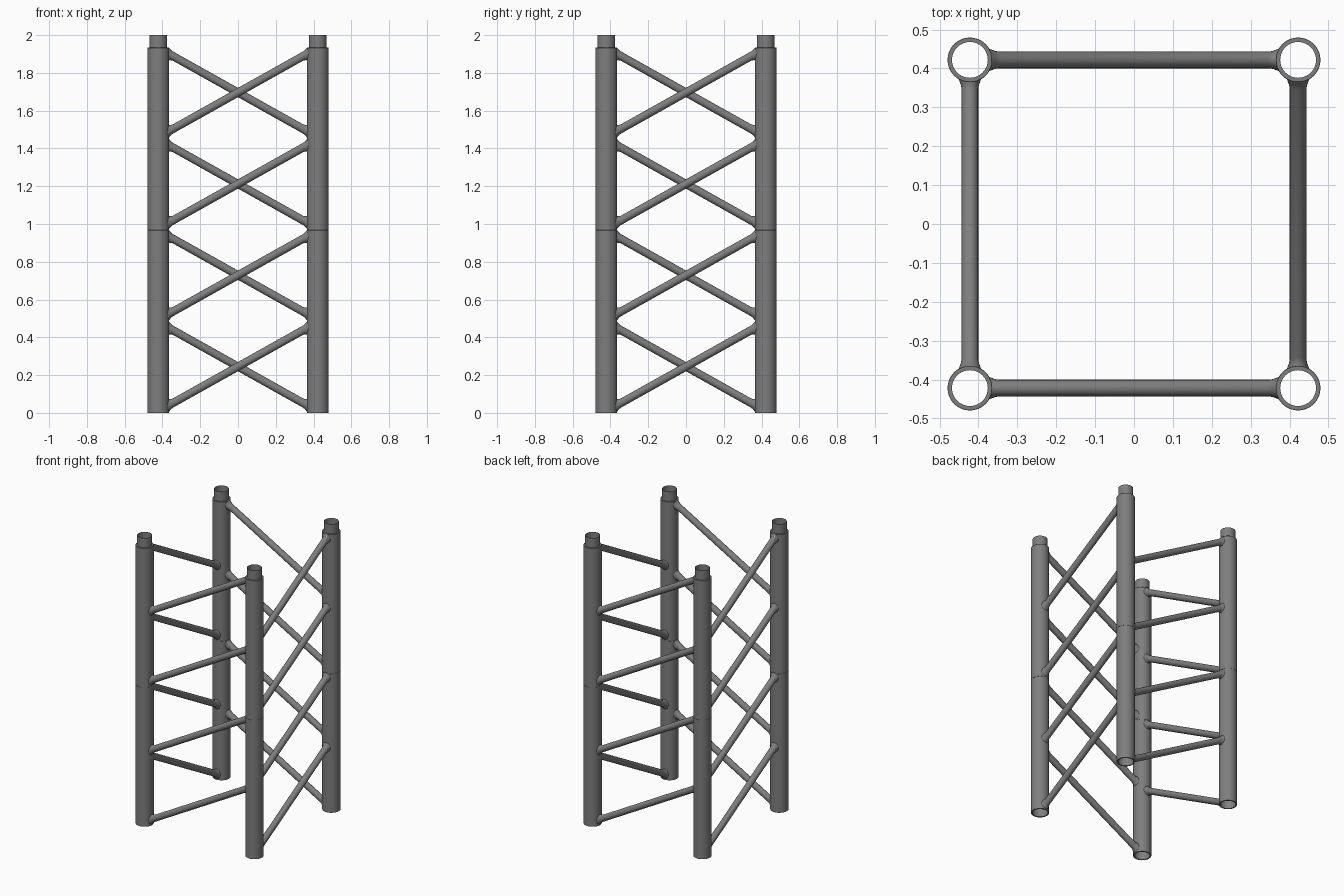
import bpy, bmesh
from math import sin, cos, pi, sqrt, atan
from mathutils import Vector

if "Cube" in bpy.data.objects:
    bpy.data.objects.remove(bpy.data.objects["Cube"])

C = 0.422        # leg centre offset
R = 0.0575       # leg radius
SEG = 0.967      # height of one stacked section
BAR = 0.0215     # brace radius
SLOPE = 0.56     # brace rise per unit run

steel = bpy.data.materials.new("dark_steel")
steel.diffuse_color = (0.21, 0.21, 0.21, 1)
steel.use_nodes = True
steel.node_tree.nodes["Principled BSDF"].inputs["Base Color"].default_value = steel.diffuse_color


def skin_rings(bm, rings, closed=False):
    """Join successive vertex rings with quads."""
    vs = [[bm.verts.new(p) for p in r] for r in rings]
    n = len(vs[0])
    pairs = list(zip(vs, vs[1:])) + ([(vs[-1], vs[0])] if closed else [])
    for a, b in pairs:
        for i in range(n):
            j = (i + 1) % n
            bm.faces.new((a[i], a[j], b[j], b[i]))


def finish(bm, name):
    bmesh.ops.recalc_face_normals(bm, faces=bm.faces)
    me = bpy.data.meshes.new(name)
    bm.to_mesh(me)
    bm.free()
    me.materials.append(steel)
    ob = bpy.data.objects.new(name, me)
    bpy.context.collection.objects.link(ob)
    bpy.ops.object.select_all(action='DESELECT')
    ob.select_set(True)
    bpy.context.view_layer.objects.active = ob
    bpy.ops.object.shade_smooth_by_angle(angle=0.6)
    return ob


def leg_section(name, x, y, z):
    """Hollow tube with a narrower open spigot on top."""
    profile = [(R, 0.0), (R, SEG - 0.001), (R - 0.001, SEG), (0.047, SEG),
               (0.047, SEG + 0.066), (0.046, SEG + 0.066), (0.046, SEG - 0.07),
               (0.049, SEG - 0.07), (0.049, 0.0)]
    n = 40
    bm = bmesh.new()
    skin_rings(bm, [[(r * cos(2 * pi * i / n), r * sin(2 * pi * i / n), h)
                     for i in range(n)] for r, h in profile], closed=True)
    finish(bm, name).location = (x, y, z)


def brace(name, z, turn):
    """Sloped bar on the front face, coped to the legs with flared welds."""
    ang = atan(SLOPE)
    axis = Vector((cos(ang), 0, sin(ang)))
    up = Vector((-sin(ang), 0, cos(ang)))
    side = Vector((0, 1, 0))
    n = 24

    def ring(sgn, rad, gap):
        pts = []
        for i in range(n):
            t = 2 * pi * i / n
            off = up * (rad * cos(t)) + side * (rad * sin(t))
            x = sgn * (C - sqrt((R - 0.002) ** 2 - off.y ** 2) - gap)
            pts.append(off + axis * ((x - off.x) / axis.x))
        return pts

    weld = [(0.030, 0.0), (0.0265, 0.007), (0.0232, 0.014), (BAR, 0.022)]
    rings = [ring(-1, r, g) for r, g in weld]
    rings += [ring(1, r, g) for r, g in reversed(weld)]
    bm = bmesh.new()
    skin_rings(bm, rings)
    for v in bm.verts:
        v.co += Vector((0, -C, z))
    finish(bm, name).rotation_euler.z = turn * pi / 2


# Two stacked sections, four legs each, two braces per side
faces = ("front", "right", "back", "left")
for s, level in enumerate(("lower", "upper")):
    for x, xn in ((-C, "left"), (C, "right")):
        for y, yn in ((-C, "front"), (C, "back")):
            leg_section(f"{level}_{yn}_{xn}_leg", x, y, s * SEG)
    for turn, face in enumerate(faces):
        for k in range(2):
            brace(f"{level}_{face}_brace_{k + 1}", s * SEG + 0.245 + k * 0.484, turn)
